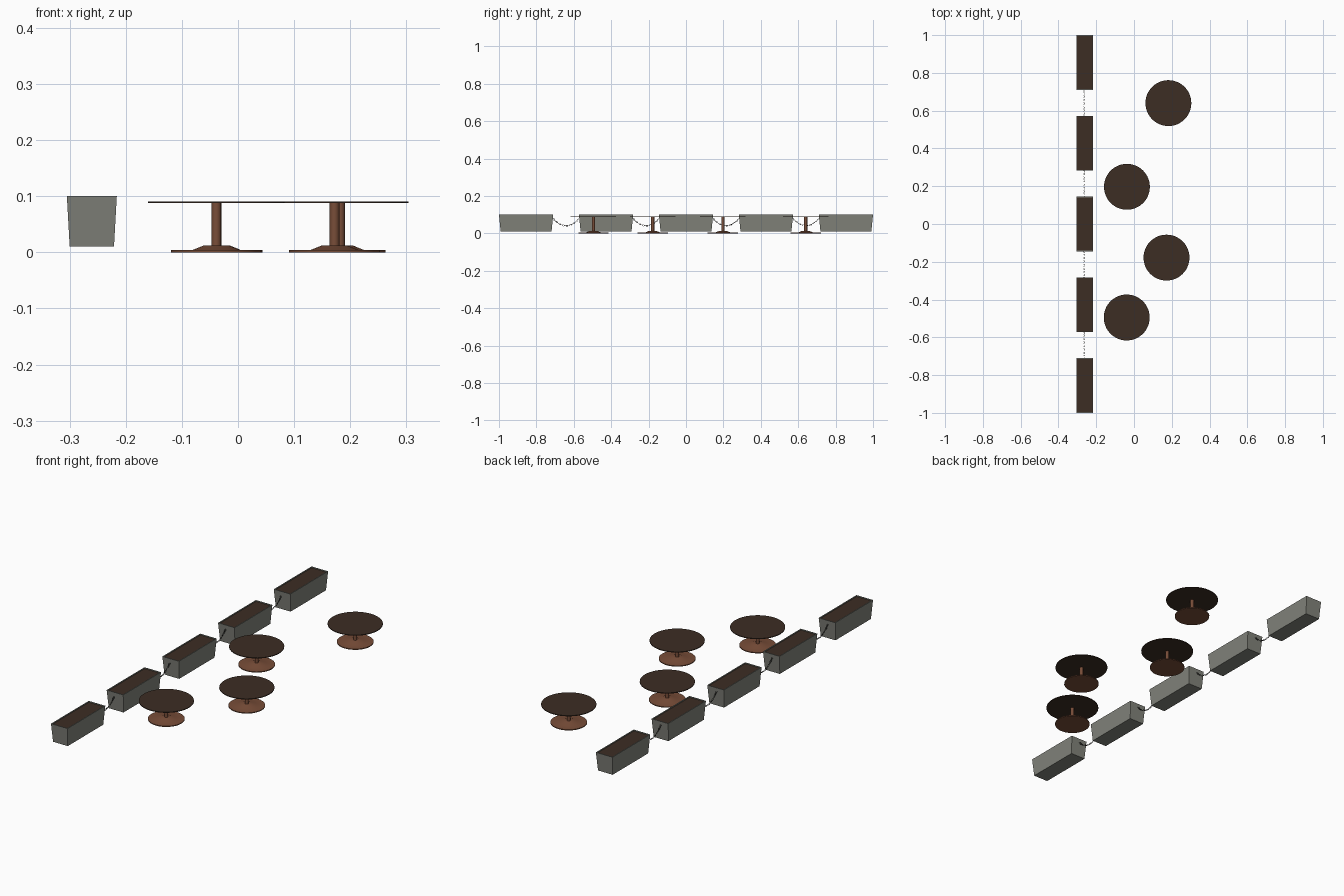
import bpy, bmesh, math
from mathutils import Matrix, Vector

cube = bpy.data.objects.get("Cube")
if cube:
    bpy.data.objects.remove(cube, do_unlink=True)


def make_material(name, rgb):
    mat = bpy.data.materials.new(name)
    mat.use_nodes = True
    mat.diffuse_color = (*rgb, 1)
    mat.node_tree.nodes["Principled BSDF"].inputs["Base Color"].default_value = (*rgb, 1)
    return mat


stone = make_material("grey stone", (0.22, 0.225, 0.195))
dark_brown = make_material("dark brown", (0.045, 0.026, 0.017))
wood = make_material("red brown wood", (0.19, 0.075, 0.04))
iron = make_material("dark iron", (0.04, 0.037, 0.035))


def finish(bm, name, mats, location=(0, 0, 0), smooth=False):
    mesh = bpy.data.meshes.new(name)
    bmesh.ops.recalc_face_normals(bm, faces=bm.faces)
    bm.to_mesh(mesh)
    bm.free()
    for mat in mats:
        mesh.materials.append(mat)
    obj = bpy.data.objects.new(name, mesh)
    obj.location = location
    bpy.context.collection.objects.link(obj)
    if smooth:
        bpy.ops.object.select_all(action='DESELECT')
        obj.select_set(True)
        bpy.context.view_layer.objects.active = obj
        bpy.ops.object.shade_smooth_by_angle(angle=math.radians(30))
    return obj


def lathe(name, profile, mat, location, segments=32):
    """Spin a closed radius/height profile about z."""
    bm = bmesh.new()
    verts = [bm.verts.new((r, 0, z)) for r, z in profile]
    edges = [bm.edges.new(pair) for pair in zip(verts, verts[1:])]
    bmesh.ops.spin(bm, geom=verts + edges, cent=(0, 0, 0), axis=(0, 0, 1),
                   angle=math.tau, steps=segments)
    bmesh.ops.remove_doubles(bm, verts=bm.verts, dist=1e-5)
    return finish(bm, name, [mat], location, smooth=True)


# Tapered planters with a thin rim and sunken soil
PLANTER_X, SPACING = -0.2605, 0.4275
LENGTH, WIDTH, BOTTOM, TOP = 0.29, 0.089, 0.01, 0.1


def planter(y):
    bm = bmesh.new()
    bmesh.ops.create_cube(bm, size=1)
    for v in bm.verts:
        high = v.co.z > 0
        v.co.x *= WIDTH if high else WIDTH - 0.01
        v.co.y *= LENGTH if high else LENGTH - 0.018
        v.co.z = TOP if high else BOTTOM
    soil = max(bm.faces, key=lambda f: f.calc_center_median().z)
    bmesh.ops.inset_region(bm, faces=[soil], thickness=0.006)
    # Extrude the soil downward so the rim has inner walls
    wall = bmesh.ops.extrude_face_region(bm, geom=[soil])
    bmesh.ops.translate(bm, vec=(0, 0, -0.004),
                        verts=[g for g in wall["geom"] if isinstance(g, bmesh.types.BMVert)])
    if soil.is_valid:
        bmesh.ops.delete(bm, geom=[soil], context='FACES_ONLY')
    for f in wall["geom"]:
        if isinstance(f, bmesh.types.BMFace):
            f.material_index = 1
    finish(bm, "planter", [stone, dark_brown], (PLANTER_X, y, 0))


for i in range(-2, 3):
    planter(i * SPACING)


# Sagging chains of interlocked oval links
def add_link(bm, matrix, half_length=0.0058, half_width=0.0032, wire=0.001):
    around, sides = 10, 5
    rings = []
    for i in range(around):
        a = math.tau * i / around
        out = Vector((math.cos(a), math.sin(a), 0))
        centre = Vector((half_length * out.x, half_width * out.y, 0))
        ring = []
        for j in range(sides):
            b = math.tau * j / sides
            offset = out * math.cos(b) * wire + Vector((0, 0, math.sin(b) * wire))
            ring.append(bm.verts.new(matrix @ (centre + offset)))
        rings.append(ring)
    for i in range(around):
        r, s = rings[i], rings[(i + 1) % around]
        for j in range(sides):
            k = (j + 1) % sides
            bm.faces.new((r[j], s[j], s[k], r[k]))


def chain(y, half_span=0.071, low=0.041, high=0.082, links=18):
    bm = bmesh.new()
    # Sample the curve finely, then place links at equal arc lengths
    path = [Vector((0, half_span * t / 100, low + (high - low) * (t / 100) ** 2))
            for t in range(-100, 101)]
    step = sum((b - a).length for a, b in zip(path, path[1:])) / (links - 1)
    travelled, count = step, 0
    for a, b in zip(path, path[1:]):
        if travelled >= step:
            travelled -= step
            turn = (b - a).to_track_quat('X', 'Z').to_matrix().to_4x4()
            roll = Matrix.Rotation(math.pi / 2 * (count % 2), 4, 'X')
            add_link(bm, Matrix.Translation(a) @ turn @ roll)
            count += 1
        travelled += (b - a).length
    finish(bm, "chain", [iron], (PLANTER_X - 0.004, y, 0), smooth=True)


for i in range(-2, 2):
    chain((i + 0.5) * SPACING)

# Round pedestal tables
top_profile = [(0, 0.0875), (0.1215, 0.0875), (0.1215, 0.091), (0, 0.091)]
column_profile = [(0, 0.012), (0.0085, 0.012), (0.0085, 0.0875), (0, 0.0875)]
base_profile = [(0, 0), (0.081, 0), (0.081, 0.004), (0.043, 0.004),
                (0.022, 0.0125), (0, 0.0125)]

for x, y in [(0.182, 0.64), (-0.0375, 0.197), (0.172, -0.178), (-0.0385, -0.495)]:
    lathe("table_top", top_profile, dark_brown, (x, y, 0), 48)
    lathe("table_column", column_profile, wood, (x, y, 0), 16)
    lathe("table_base", base_profile, wood, (x, y, 0))
